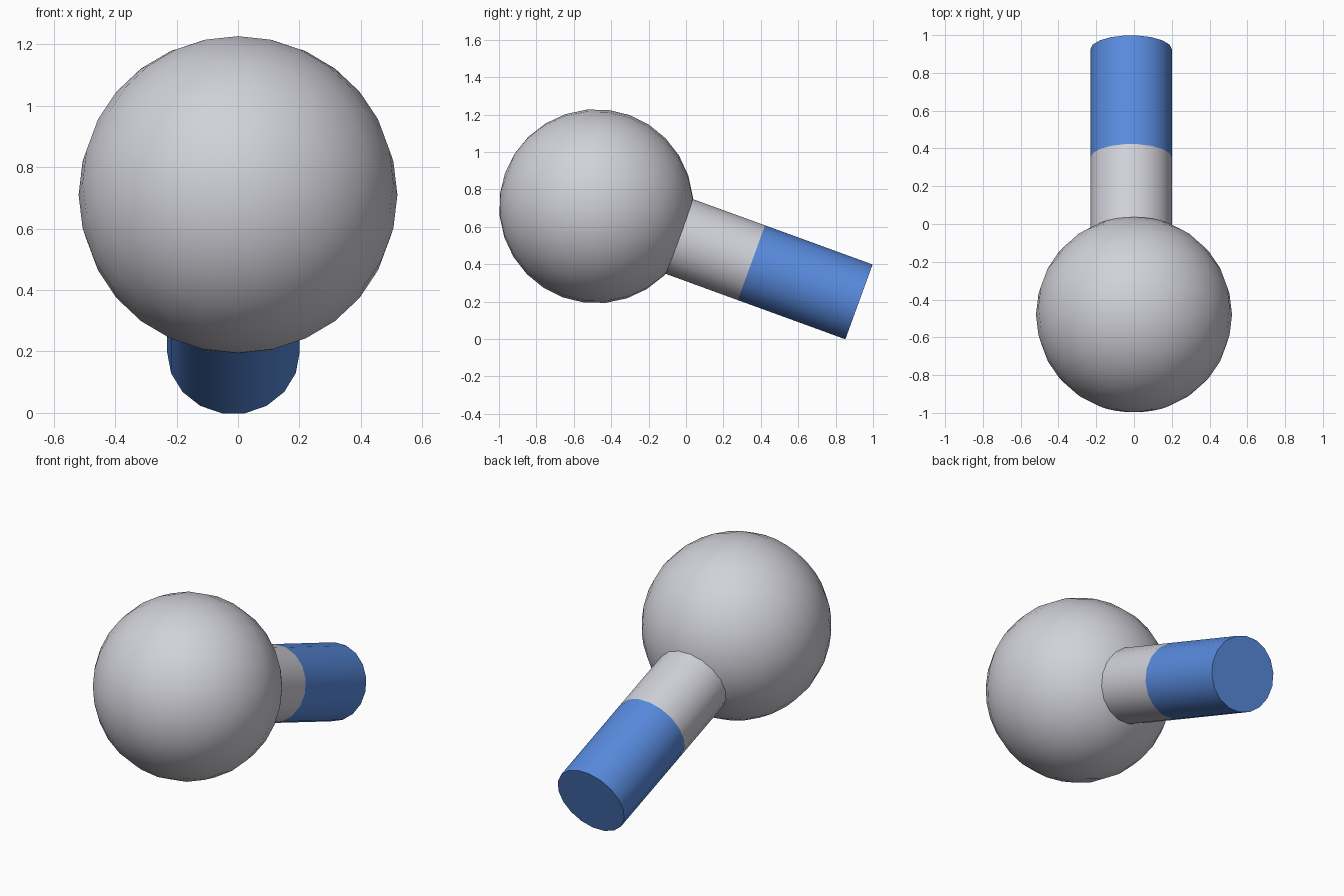
import bpy, bmesh, math
from mathutils import Matrix, Vector

if "Cube" in bpy.data.objects:
    bpy.data.objects.remove(bpy.data.objects["Cube"])

TILT = math.radians(-110)          # local +z points backwards and 20 degrees down
CENTRE = Vector((0, -0.48, 0.71))


def material(name, rgb):
    m = bpy.data.materials.new(name)
    m.diffuse_color = (*rgb, 1)
    m.use_nodes = True
    m.node_tree.nodes["Principled BSDF"].inputs["Base Color"].default_value = m.diffuse_color
    return m


GREY = material("light grey", (0.64, 0.64, 0.70))
BLUE = material("blue", (0.10, 0.26, 0.74))


def add_object(name, bm, mats, offset):
    """Turn a bmesh into a tilted, smooth-shaded object."""
    bmesh.ops.recalc_face_normals(bm, faces=bm.faces)
    mesh = bpy.data.meshes.new(name)
    bm.to_mesh(mesh)
    bm.free()
    for m in mats:
        mesh.materials.append(m)
    obj = bpy.data.objects.new(name, mesh)
    obj.matrix_world = Matrix.Translation(CENTRE + offset) @ Matrix.Rotation(TILT, 4, 'X')
    bpy.context.collection.objects.link(obj)
    bpy.ops.object.select_all(action='DESELECT')
    obj.select_set(True)
    bpy.context.view_layer.objects.active = obj
    bpy.ops.object.shade_smooth_by_angle(angle=math.radians(35))
    return obj


# round ball, its pole on the handle axis
bm = bmesh.new()
bmesh.ops.create_uvsphere(bm, u_segments=28, v_segments=14, radius=0.519)
add_object("ball", bm, [GREY], Vector((0, 0, 0)))

# 18-sided stem: grey neck, then blue grip; starts inside the ball
SIDES, RADIUS = 18, 0.216
bm = bmesh.new()
rings = []
for z in (0.40, 0.883, 1.495):
    rings.append([bm.verts.new((RADIUS * math.cos(2 * math.pi * i / SIDES),
                                RADIUS * math.sin(2 * math.pi * i / SIDES), z))
                  for i in range(SIDES)])
for k in range(2):
    for i in range(SIDES):
        j = (i + 1) % SIDES
        f = bm.faces.new((rings[k][i], rings[k][j], rings[k + 1][j], rings[k + 1][i]))
        f.material_index = k
bm.faces.new(rings[0])
bm.faces.new(rings[2]).material_index = 1
add_object("handle", bm, [GREY, BLUE], Vector((-0.015, 0, 0)))
